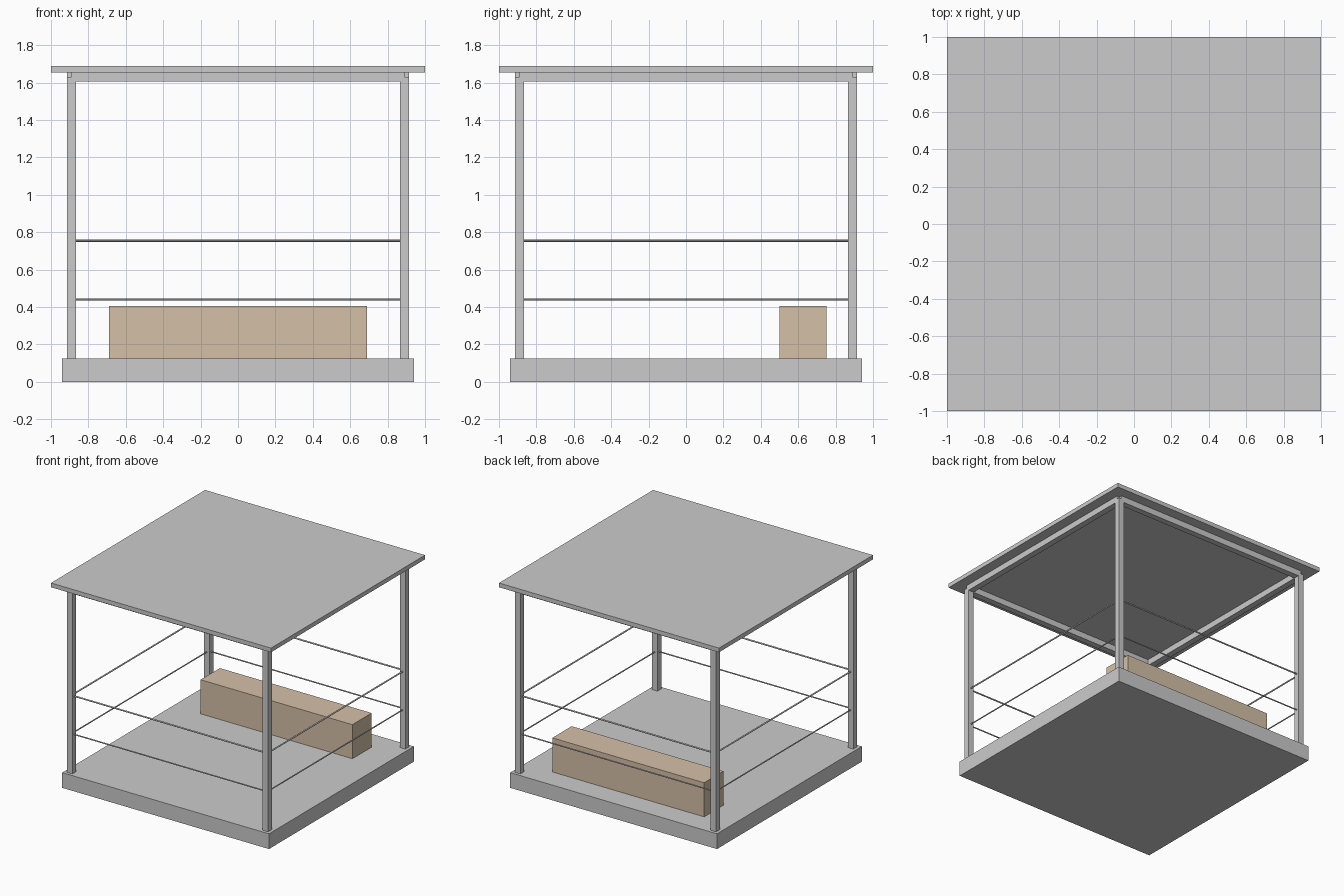
import bpy, math

if "Cube" in bpy.data.objects:
    bpy.data.objects.remove(bpy.data.objects["Cube"])


def box(name, x, y, z):
    """Box from (min, max) ranges on each axis."""
    bpy.ops.mesh.primitive_cube_add(size=1, location=[sum(r) / 2 for r in (x, y, z)])
    ob = bpy.context.object
    ob.name = name
    ob.scale = [r[1] - r[0] for r in (x, y, z)]
    bpy.ops.object.transform_apply(location=False, rotation=False, scale=True)
    return ob


C, H = 0.89, 0.025           # post centre offset, half thickness
BASE_TOP, BEAM_Z, ROOF_Z = 0.125, 1.63, 1.655

# Floor slab and flat roof
box("floor_slab", (-0.94, 0.94), (-0.94, 0.94), (0, BASE_TOP))
box("roof", (-1, 1), (-1, 1), (ROOF_Z, 1.69))

# Corner posts
for sx in (-1, 1):
    for sy in (-1, 1):
        box("corner_post", (sx * C - H, sx * C + H), (sy * C - H, sy * C + H),
            (BASE_TOP, BEAM_Z))

# Roof beams and wire rails on all four sides
for i, side in enumerate(("front", "right", "back", "left")):
    a = i * math.pi / 2
    centre = (C * math.sin(a), -C * math.cos(a))
    hx, hy = (C, H) if i % 2 == 0 else (H, C)
    box(side + "_beam", (centre[0] - hx, centre[0] + hx),
        (centre[1] - hy, centre[1] + hy), (BEAM_Z - H, ROOF_Z))
    for label, z, r in (("lower", 0.44, 0.005), ("upper", 0.755, 0.006)):
        bpy.ops.mesh.primitive_cylinder_add(vertices=12, radius=r, depth=2 * C,
                                            location=(*centre, z),
                                            rotation=(0, math.pi / 2, a))
        bpy.context.object.name = f"{side}_{label}_rail"
        bpy.ops.object.shade_smooth_by_angle()

# Wooden bench near the back
wood = bpy.data.materials.new("wood")
wood.diffuse_color = (0.66, 0.53, 0.39, 1)
wood.use_nodes = True
wood.node_tree.nodes["Principled BSDF"].inputs["Base Color"].default_value = wood.diffuse_color
bench = box("bench", (-0.69, 0.69), (0.5, 0.75), (BASE_TOP, 0.405))
bench.data.materials.append(wood)
